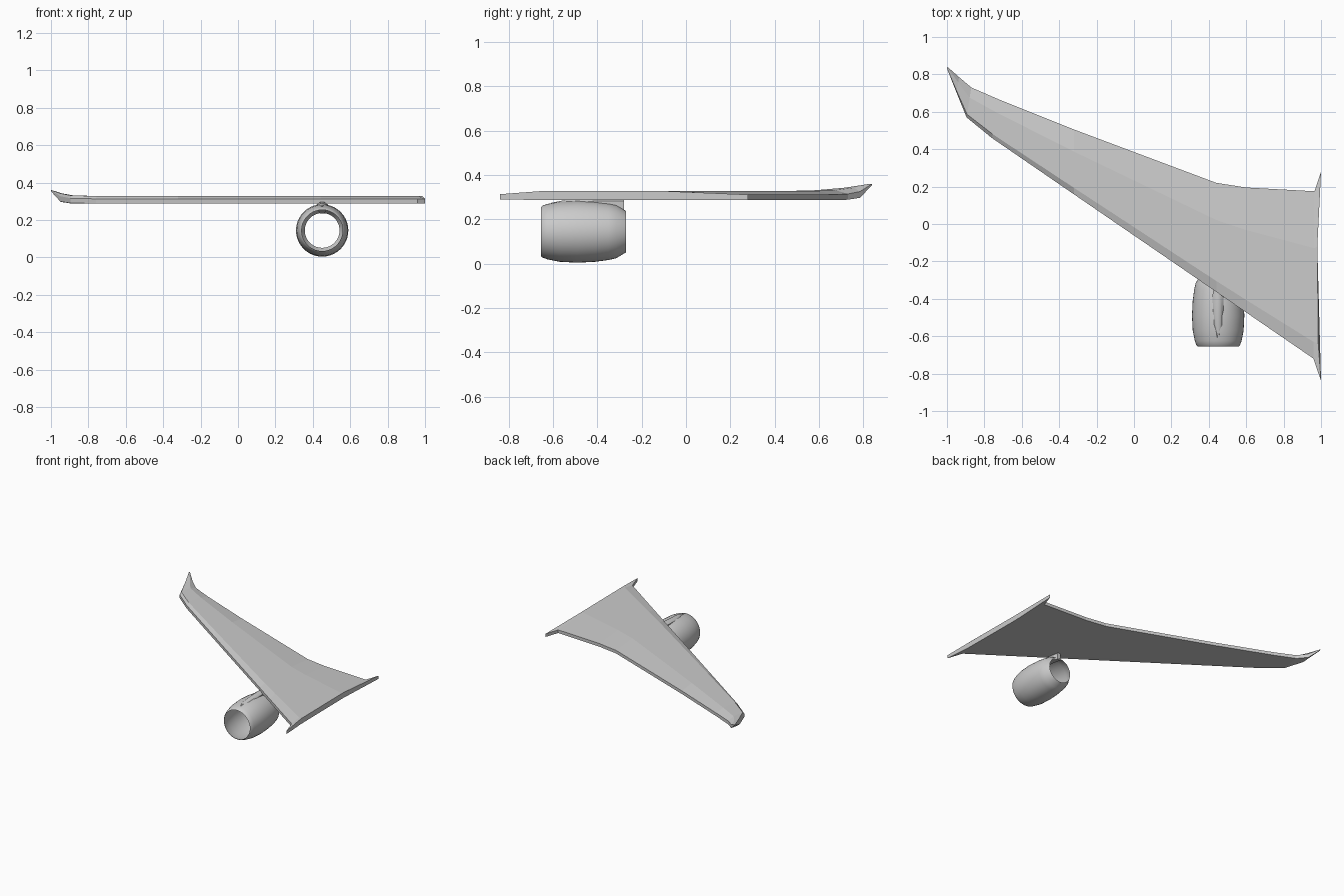
import bpy, bmesh, math

if "Cube" in bpy.data.objects:
    bpy.data.objects.remove(bpy.data.objects["Cube"])


def make_object(name, rings, closed_ring=True, caps=True, smooth=None):
    """Skin a list of equal-length point rings into one mesh object."""
    bm = bmesh.new()
    vs = [[bm.verts.new(p) for p in r] for r in rings]
    n = len(vs[0])
    for a, b in zip(vs, vs[1:]):
        for i in range(n):
            j = (i + 1) % n
            bm.faces.new((a[i], a[j], b[j], b[i]))
    if caps:
        bm.faces.new(vs[0])
        bm.faces.new(vs[-1])
    bmesh.ops.remove_doubles(bm, verts=bm.verts, dist=1e-5)
    bmesh.ops.recalc_face_normals(bm, faces=bm.faces)
    me = bpy.data.meshes.new(name)
    bm.to_mesh(me)
    bm.free()
    ob = bpy.data.objects.new(name, me)
    bpy.context.collection.objects.link(ob)
    if smooth:
        bpy.context.view_layer.objects.active = ob
        ob.select_set(True)
        bpy.ops.object.shade_smooth_by_angle(angle=math.radians(smooth))
        ob.select_set(False)
    return ob


# Wing: faceted section (chord fraction, z) swept through the planform stations
SECTION = [(0, 0.289), (0, 0.313), (0.1, 0.328), (0.66, 0.328),
           (1, 0.311), (1, 0.287), (0.66, 0.287), (0.1, 0.287)]

# leading x, leading y, trailing x, trailing y, bottom lift, top lift
STATIONS = [
    (0.96, -0.72, 0.965, 0.175, 0, 0),
    (0.60, -0.473, 0.60, 0.195, 0, 0),
    (0.44, -0.363, 0.44, 0.22, 0, 0),
    (-0.32, 0.158, -0.32, 0.505, 0, 0),
    (-0.76, 0.46, -0.72, 0.665, 0, 0),
    (-0.895, 0.57, -0.87, 0.73, 0.001, 0.003),
    (-0.95, 0.705, -0.935, 0.785, 0.010, 0.014),
]

# flared root fairing, bowed inwards between its two pointed corners
root_xy = [(1, -0.84), (1, -0.84), (0.985, -0.64), (0.98, -0.12),
           (1, 0.28), (1, 0.28), (0.98, -0.12), (0.985, -0.64)]
rings = [[(x, y, s[1]) for (x, y), s in zip(root_xy, SECTION)]]
for lx, ly, tx, ty, lo, hi in STATIONS:
    rings.append([(lx + (tx - lx) * f, ly + (ty - ly) * f, z + (hi if z > 0.3 else lo))
                  for f, z in SECTION])
# upswept wing tip, nearly a point
rings.append([(-1 + 0.003 * f, 0.832 + 0.008 * f, 0.360 if z > 0.3 else 0.354)
              for f, z in SECTION])
make_object("wing", rings)

# Engine nacelle: open smooth tube
CX, CZ, SIDES = 0.45, 0.144, 40
PROFILE = [(-0.655, 0.110), (-0.648, 0.117), (-0.625, 0.125), (-0.57, 0.136),
           (-0.49, 0.140), (-0.41, 0.136), (-0.35, 0.128), (-0.315, 0.120),
           (-0.27, 0.093)]


def circle(y, r):
    return [(CX + r * math.cos(2 * math.pi * k / SIDES), y,
             CZ + r * math.sin(2 * math.pi * k / SIDES)) for k in range(SIDES)]


make_object("engine_nacelle", [circle(y, r) for y, r in PROFILE],
            caps=False, smooth=40)

# Pylon: low ridge joining the nacelle to the underside of the wing
pylon = []
for y, w, top in [(-0.61, 0.008, 0.274), (-0.54, 0.026, 0.288),
                  (-0.38, 0.03, 0.295), (-0.28, 0.012, 0.295)]:
    base = 0.262 if y < -0.35 else 0.235
    pylon.append([(CX - w, y, base), (CX + w, y, base),
                  (CX + w, y, top - 0.012), (CX + w * 0.4, y, top),
                  (CX - w * 0.4, y, top), (CX - w, y, top - 0.012)])
make_object("engine_pylon", pylon, smooth=40)
